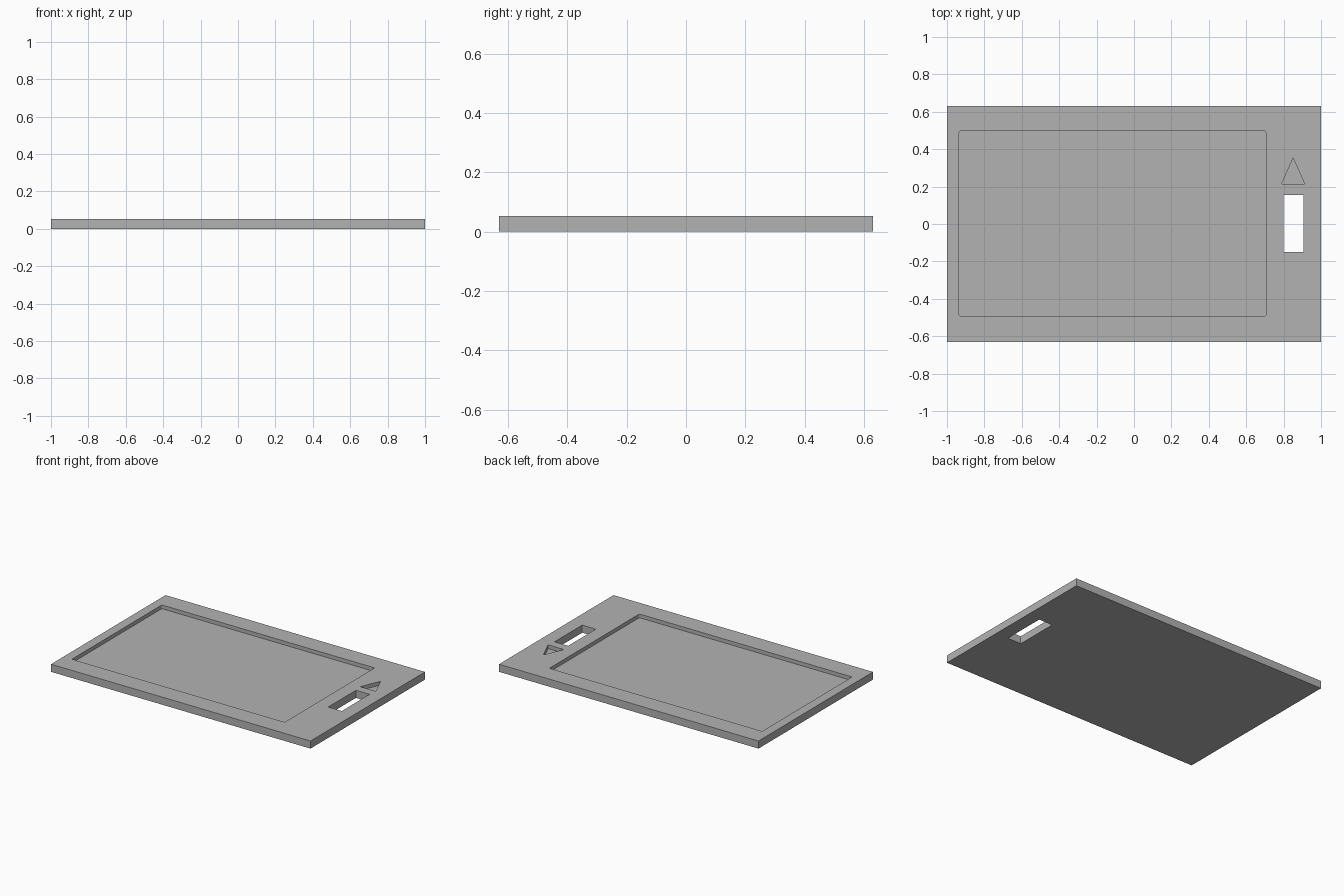
import bpy, bmesh, math

if "Cube" in bpy.data.objects:
    bpy.data.objects.remove(bpy.data.objects["Cube"], do_unlink=True)

HEIGHT = 0.053
FLOOR = 0.027      # floor level of the shallow pockets
ABOVE = 0.1        # cutters reach past the top


def material(name, rgb):
    mat = bpy.data.materials.new(name)
    mat.use_nodes = True
    mat.diffuse_color = (*rgb, 1)
    mat.node_tree.nodes["Principled BSDF"].inputs["Base Color"].default_value = (*rgb, 1)
    return mat


def prism(name, outline, z0, z1, mat):
    """Extrude a counter-clockwise outline from z0 to z1."""
    bm = bmesh.new()
    face = bm.faces.new([bm.verts.new((x, y, z0)) for x, y in outline])
    top = bmesh.ops.extrude_face_region(bm, geom=[face])["geom"]
    bmesh.ops.translate(bm, vec=(0, 0, z1 - z0),
                        verts=[v for v in top if isinstance(v, bmesh.types.BMVert)])
    bmesh.ops.recalc_face_normals(bm, faces=bm.faces)
    mesh = bpy.data.meshes.new(name)
    bm.to_mesh(mesh)
    bm.free()
    mesh.materials.append(mat)
    obj = bpy.data.objects.new(name, mesh)
    bpy.context.collection.objects.link(obj)
    return obj


def rectangle(x0, x1, y0, y1, radius=0, steps=4):
    """Rectangle outline with optional rounded corners."""
    if not radius:
        return [(x0, y0), (x1, y0), (x1, y1), (x0, y1)]
    r = radius
    centres = [(x1 - r, y1 - r), (x0 + r, y1 - r), (x0 + r, y0 + r), (x1 - r, y0 + r)]
    return [(cx + r * math.cos(a), cy + r * math.sin(a))
            for q, (cx, cy) in enumerate(centres)
            for a in [(q + i / steps) * math.pi / 2 for i in range(steps + 1)]]


def cut(target, cutter):
    mod = target.modifiers.new(cutter.name, "BOOLEAN")
    mod.operation = "DIFFERENCE"
    mod.solver = "EXACT"
    mod.object = cutter
    cutter.hide_render = True
    bpy.context.view_layer.objects.active = target
    bpy.ops.object.modifier_apply(modifier=mod.name)
    bpy.data.objects.remove(cutter, do_unlink=True)


grey = material("plain grey", (0.45, 0.45, 0.45))

# Flat slab
plate = prism("plate", rectangle(-1, 1, -0.63, 0.63), 0, HEIGHT, grey)

# Large shallow pocket with slightly rounded corners
cut(plate, prism("pocket_cutter", rectangle(-0.935, 0.705, -0.493, 0.497, 0.01),
                 FLOOR, ABOVE, grey))

# Slot that goes right through
cut(plate, prism("slot_cutter", rectangle(0.8, 0.905, -0.15, 0.155), -ABOVE, ABOVE, grey))

# Shallow triangular arrow
cut(plate, prism("arrow_cutter", [(0.79, 0.215), (0.912, 0.215), (0.851, 0.353)],
                 FLOOR, ABOVE, grey))
